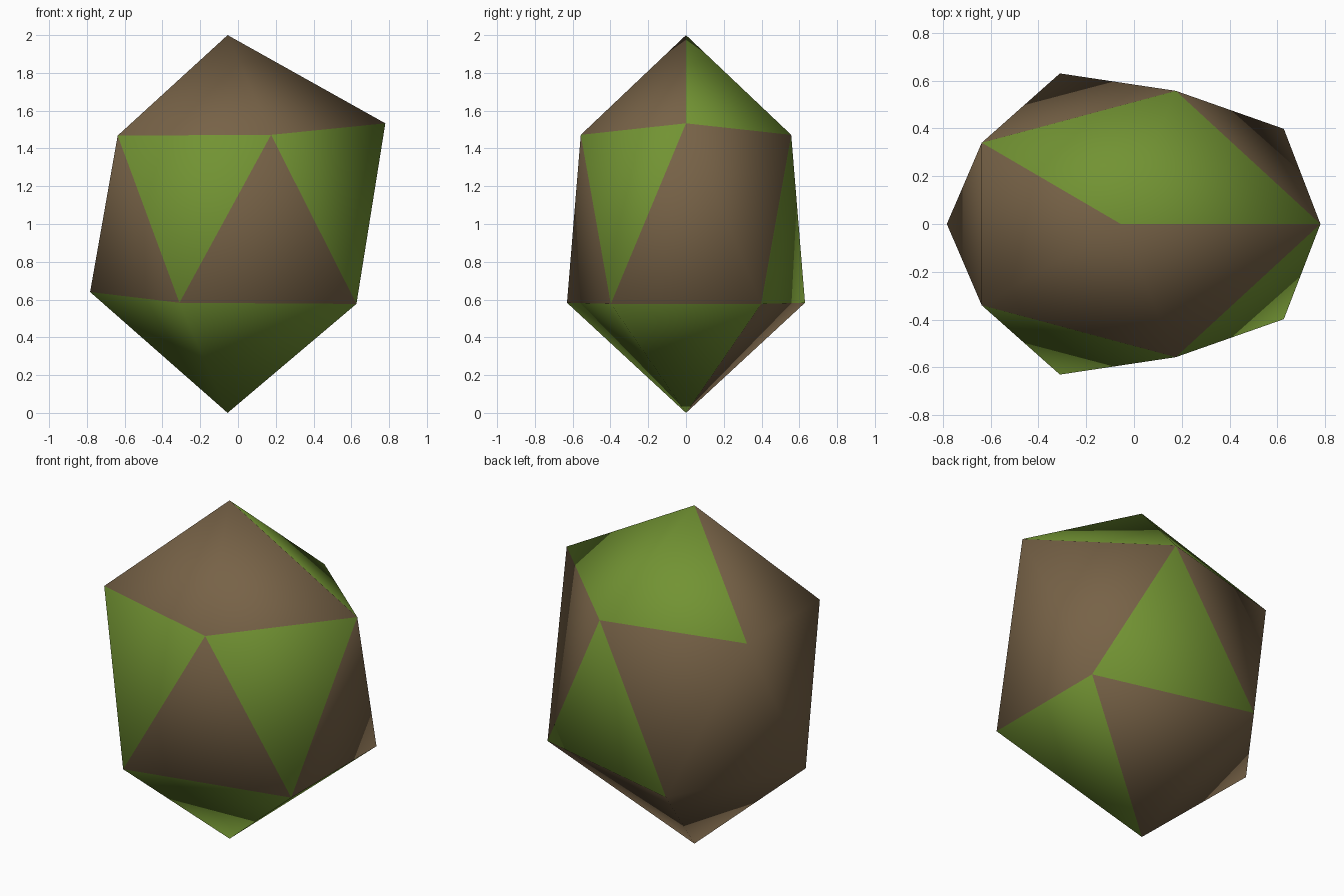
import bpy
import bmesh

if "Cube" in bpy.data.objects:
    bpy.data.objects.remove(bpy.data.objects["Cube"])

# Two flat colours
mats = []
for name, col in (("earth_brown", (0.185, 0.123, 0.063, 1)),
                  ("moss_green", (0.168, 0.292, 0.033, 1))):
    m = bpy.data.materials.new(name)
    m.diffuse_color = col
    m.use_nodes = True
    m.node_tree.nodes["Principled BSDF"].inputs["Base Color"].default_value = m.diffuse_color
    mats.append(m)


def mirrored_ring(pts):
    """Half a ring (y >= 0) completed by mirroring across y = 0."""
    return pts + [(x, -y, z) for x, y, z in reversed(pts) if y > 0]


# Stretched twenty-sided stone: two poles and two five-point rings.
# Both rings run anticlockwise from +x; lower point i sits between upper i and i+1.
upper = mirrored_ring([(0.175, 0.557, 1.472), (-0.637, 0.34, 1.468)])
upper = [(0.78, 0, 1.533)] + upper
lower = mirrored_ring([(0.627, 0.398, 0.577), (-0.31, 0.63, 0.583), (-0.783, 0, 0.64)])

bm = bmesh.new()
top = bm.verts.new((-0.055, 0, 2))
bottom = bm.verts.new((-0.055, 0, 0))
U = [bm.verts.new(p) for p in upper]
L = [bm.verts.new(p) for p in lower]

# Which faces of each band are green, counted anticlockwise from +x
GREEN = {"cap": {0, 1}, "down": {3, 4}, "up": {0}, "base": {2, 3, 4}}
for i in range(5):
    j = (i + 1) % 5
    bands = {"cap": (top, U[i], U[j]),
             "down": (U[i], L[i], U[j]),
             "up": (U[j], L[i], L[j]),
             "base": (bottom, L[j], L[i])}
    for band, verts in bands.items():
        f = bm.faces.new(verts)
        f.material_index = int(i in GREEN[band])
        f.smooth = True

bmesh.ops.recalc_face_normals(bm, faces=bm.faces[:])
me = bpy.data.meshes.new("mossy_stone")
bm.to_mesh(me)
bm.free()
for m in mats:
    me.materials.append(m)
obj = bpy.data.objects.new("mossy_stone", me)
bpy.context.collection.objects.link(obj)
